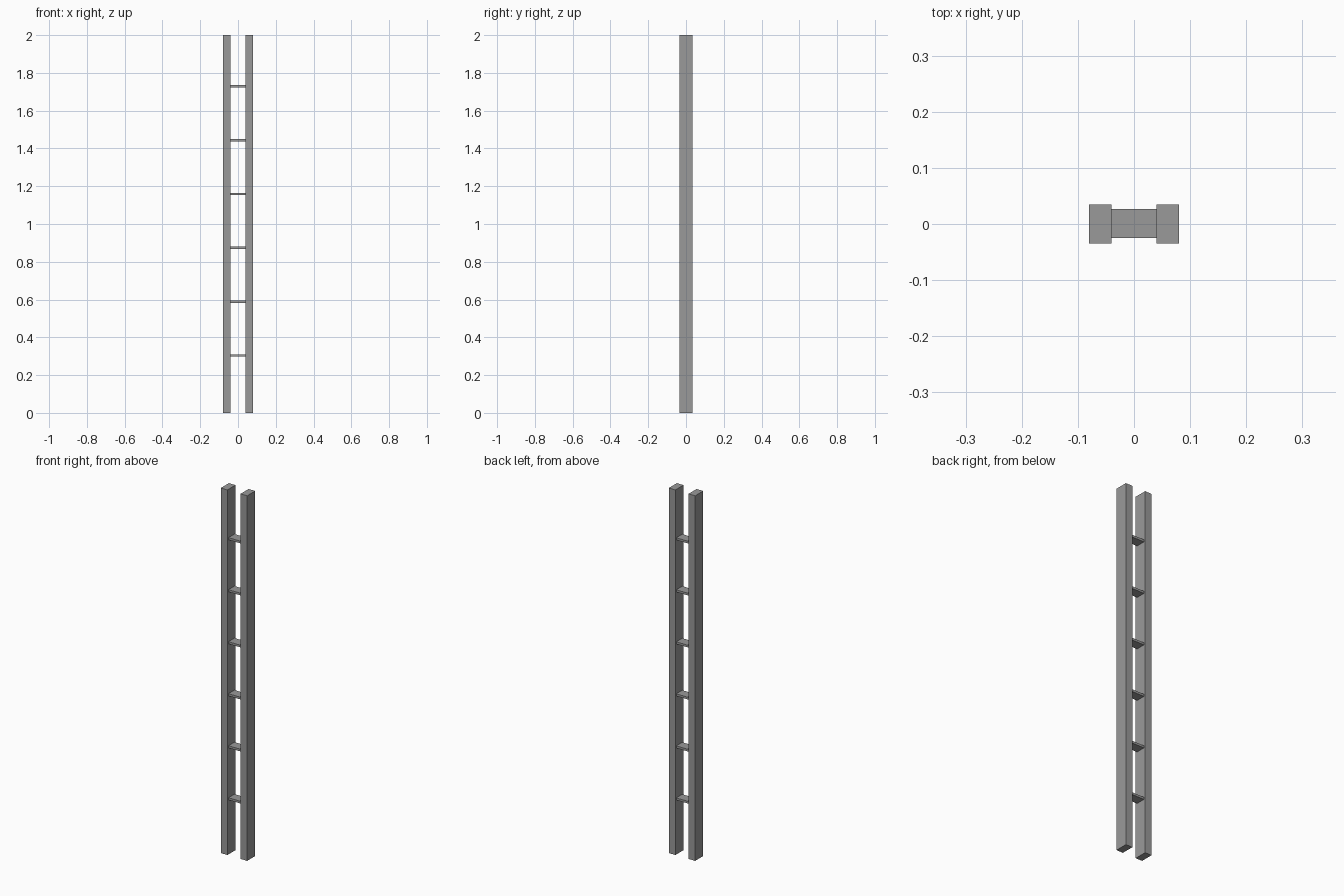
import bpy

cube = bpy.data.objects.get("Cube")
if cube:
    bpy.data.objects.remove(cube, do_unlink=True)

# Single grey finish
grey = bpy.data.materials.new("grey")
grey.use_nodes = True
colour = (0.32, 0.32, 0.32, 1)
grey.diffuse_color = colour
grey.node_tree.nodes["Principled BSDF"].inputs["Base Color"].default_value = colour


def box(name, centre, size):
    bpy.ops.mesh.primitive_cube_add(size=1, location=centre)
    obj = bpy.context.object
    obj.name = name
    obj.scale = size
    bpy.ops.object.transform_apply(location=False, rotation=False, scale=True)
    obj.data.materials.append(grey)
    return obj


HEIGHT = 2.0
POST_X = 0.06
POST_WIDTH = 0.04
POST_DEPTH = 0.07

# Upright posts
for side, name in ((1, "left_post"), (-1, "right_post")):
    box(name, (side * POST_X, 0, HEIGHT / 2), (POST_WIDTH, POST_DEPTH, HEIGHT))

# Flat rungs between the posts
for i in range(6):
    box(f"rung_{i + 1}", (0, 0.001, 0.304 + i * 0.285),
        (2 * POST_X - POST_WIDTH, 0.052, 0.012))
